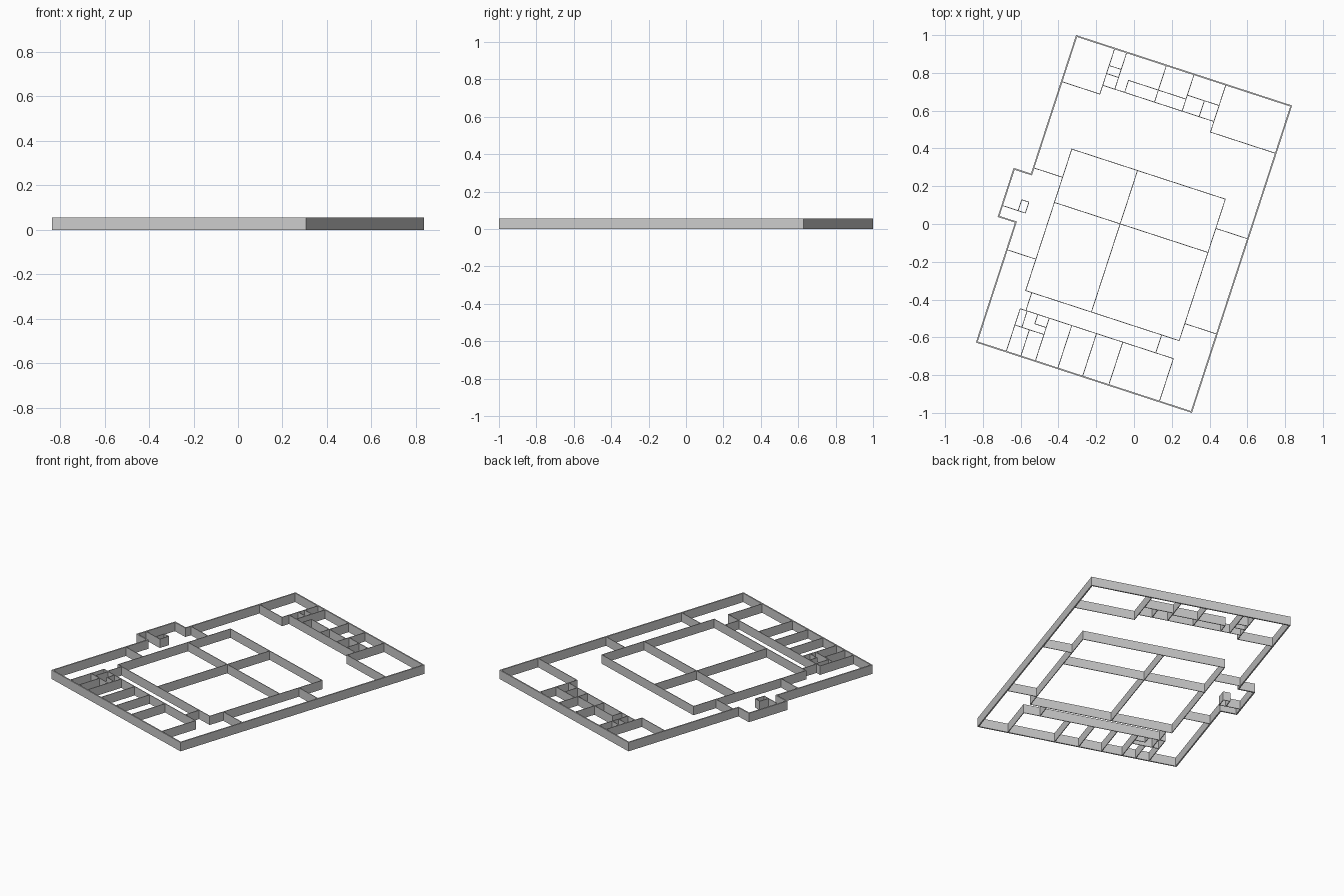
import bpy, bmesh, math

if "Cube" in bpy.data.objects:
    bpy.data.objects.remove(bpy.data.objects["Cube"])

ANGLE = math.radians(-18.05)   # the plan is turned on the site
W, D, H = 0.6015, 0.8558, 0.055  # half width, half depth, wall height
T_OUT, T_IN = 0.008, 0.004       # wall thicknesses
EU, EV = W - T_OUT / 2, D - T_OUT / 2


def finish(name, bm):
    bmesh.ops.recalc_face_normals(bm, faces=bm.faces)
    mesh = bpy.data.meshes.new(name)
    bm.to_mesh(mesh)
    bm.free()
    ob = bpy.data.objects.new(name, mesh)
    ob.rotation_euler.z = ANGLE
    bpy.context.collection.objects.link(ob)
    return ob


def box(bm, u0, u1, v0, v1):
    verts = bmesh.ops.create_cube(bm, size=1)["verts"]
    for v in verts:
        v.co = ((u0 + u1) / 2 + v.co.x * (u1 - u0),
                (v0 + v1) / 2 + v.co.y * (v1 - v0),
                H / 2 + v.co.z * H)


def walls(name, along, across):
    """along: (v, u0, u1) walls running in u; across: (u, v0, v1) walls running in v."""
    bm = bmesh.new()
    t = T_IN / 2
    for v, a, b in along:
        box(bm, a - t, b + t, v - t, v + t)
    for u, a, b in across:
        box(bm, u - t, u + t, a - t, b + t)
    return finish(name, bm)


def ring_wall(name, outline, t):
    """Closed wall following a counter-clockwise right-angled outline, thickened inward."""
    bm = bmesh.new()
    n = len(outline)
    inner = []
    for i, (x, y) in enumerate(outline):
        (px, py), (qx, qy) = outline[i - 1], outline[(i + 1) % n]
        ox, oy = 0, 0
        for ex, ey in ((x - px, y - py), (qx - x, qy - y)):
            length = math.hypot(ex, ey)
            ox -= ey / length * t
            oy += ex / length * t
        inner.append((x + ox, y + oy))
    rings = [[bm.verts.new((x, y, z)) for x, y in loop]
             for loop, z in ((outline, 0), (outline, H), (inner, H), (inner, 0))]
    for k in range(4):
        a, b = rings[k], rings[(k + 1) % 4]
        for i in range(n):
            j = (i + 1) % n
            bm.faces.new((a[i], a[j], b[j], b[i]))
    return finish(name, bm)


# Outer wall with the side entrance bay
B0, B1, BU = -0.188, 0.085, -0.698
ring_wall("outer_wall", [(-W, -D), (W, -D), (W, D), (-W, D),
                         (-W, B1), (BU, B1), (BU, B0), (-W, B0)], T_OUT)

# Entrance bay partition and small closet
walls("entrance_bay_walls",
      [(-0.123, BU + 0.004, -0.565), (-0.062, -0.605, -0.565)],
      [(-0.605, -0.123, -0.062), (-0.565, -0.123, -0.062)])

# Central hall split in four
walls("central_hall_walls",
      [(v, -0.436, 0.419) for v in (-0.513, -0.022, 0.275)],
      [(u, -0.513, 0.275) for u in (-0.436, -0.07, 0.419)])

# Short cross walls in the corridors around the hall
walls("corridor_walls",
      [(0.118, -EU, -0.436), (-0.338, -EU, -0.436),
       (0.112, 0.419, EU), (-0.418, 0.419, EU)],
      [(-0.402, -0.613, -0.513), (0.321, -0.613, -0.513)])

# Rooms along the back
walls("back_room_walls",
      [(0.598, -EU, -0.385), (0.588, 0.234, EU), (0.647, -0.385, 0.234),
       (0.757, -0.385, -0.318), (0.712, -0.385, -0.318),
       (0.714, -0.263, 0.057), (0.736, 0.057, 0.234)],
      [(-0.385, 0.598, EV), (-0.318, 0.647, EV), (-0.263, 0.647, 0.714),
       (-0.097, 0.647, EV), (0.057, 0.647, EV), (0.152, 0.647, 0.736),
       (0.234, 0.588, EV)])

# Rooms along the front
walls("front_room_walls",
      [(-0.613, -0.434, 0.419), (-0.704, -0.434, -0.272),
       (-0.665, -0.336, -0.272)],
      [(u, -EV, -0.613) for u in (-0.434, -0.272, -0.147, -0.009, 0.137, 0.419)]
      + [(-0.353, -EV, -0.704), (-0.395, -0.704, -0.613), (-0.336, -0.665, -0.613)])
